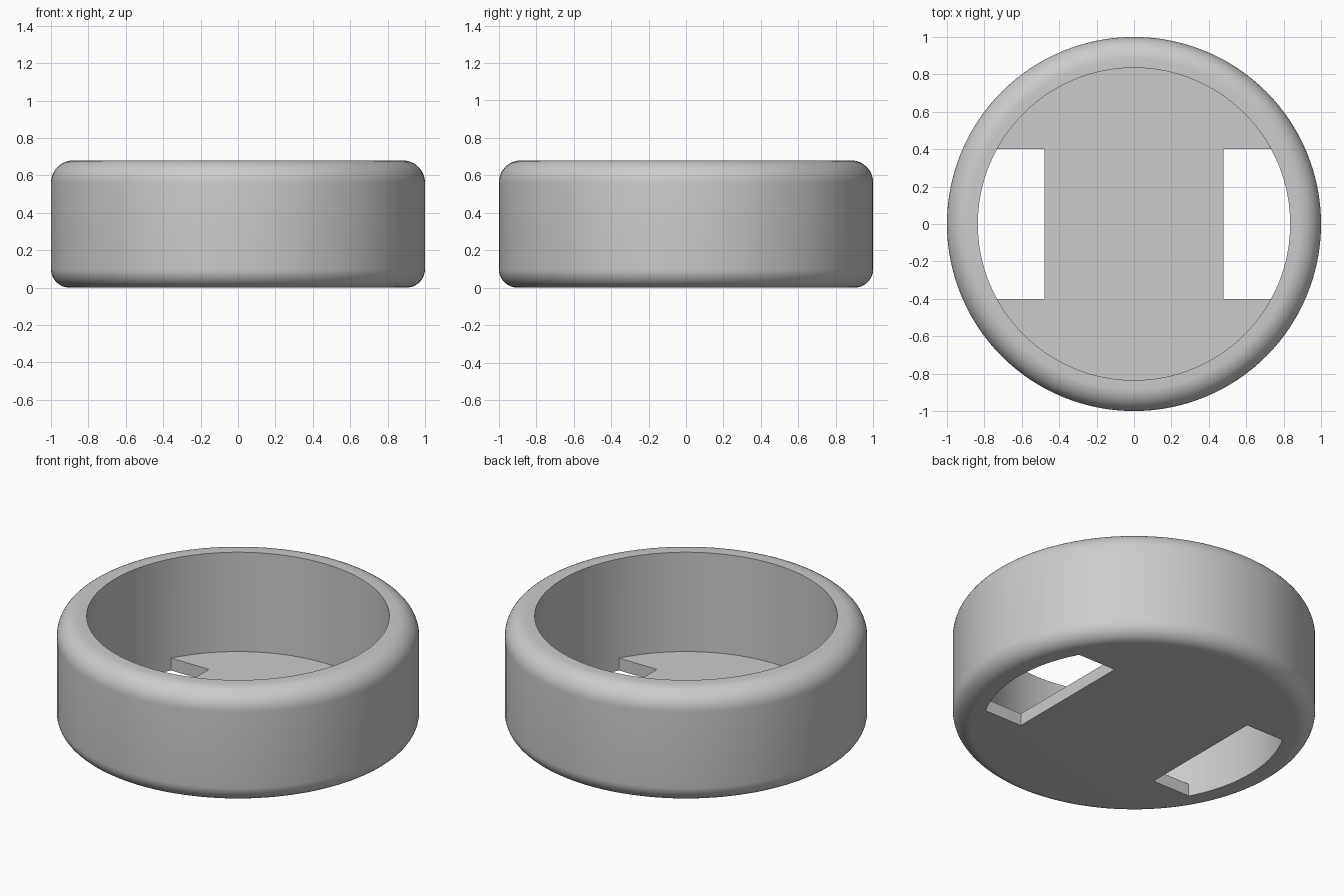
import bpy
import bmesh
from math import sin, cos, pi, radians

SEGMENTS = 128
HEIGHT = 0.68
INNER_R = 0.835
FLOOR = 0.075
SLOT_X = 0.478
SLOT_Y = 0.402

old = bpy.data.objects.get("Cube")
if old:
    bpy.data.objects.remove(old)

grey = bpy.data.materials.new("plain grey")
grey.use_nodes = True
colour = (0.6, 0.6, 0.6, 1)
grey.diffuse_color = colour
grey.node_tree.nodes["Principled BSDF"].inputs["Base Color"].default_value = colour


def add_object(name, bm):
    bmesh.ops.recalc_face_normals(bm, faces=bm.faces)
    mesh = bpy.data.meshes.new(name)
    bm.to_mesh(mesh)
    bm.free()
    mesh.materials.append(grey)
    obj = bpy.data.objects.new(name, mesh)
    bpy.context.collection.objects.link(obj)
    return obj


def lathe(name, profile):
    """Stack of rings (radius, height), closed with a flat cap at each end."""
    bm = bmesh.new()
    rings = [[bm.verts.new((r * cos(2 * pi * i / SEGMENTS), r * sin(2 * pi * i / SEGMENTS), z))
              for i in range(SEGMENTS)] for r, z in profile]
    for low, high in zip(rings, rings[1:]):
        for i in range(SEGMENTS):
            j = (i + 1) % SEGMENTS
            bm.faces.new((low[i], low[j], high[j], high[i]))
    bm.faces.new(rings[0])
    bm.faces.new(rings[-1])
    return add_object(name, bm)


def prism(name, outline, bottom, top):
    bm = bmesh.new()
    face = bm.faces.new([bm.verts.new((x, y, bottom)) for x, y in outline])
    moved = bmesh.ops.extrude_face_region(bm, geom=[face])["geom"]
    verts = [v for v in moved if isinstance(v, bmesh.types.BMVert)]
    bmesh.ops.translate(bm, verts=verts, vec=(0, 0, top - bottom))
    return add_object(name, bm)


def subtract(target, cutter):
    cutter.hide_render = True
    mod = target.modifiers.new("cut", 'BOOLEAN')
    mod.operation = 'DIFFERENCE'
    mod.solver = 'EXACT'
    mod.object = cutter
    bpy.context.view_layer.objects.active = target
    bpy.ops.object.modifier_apply(modifier=mod.name)
    bpy.data.objects.remove(cutter)


def arc(radius, centre_z, start, end, steps=12):
    """Quarter round on the outer wall, which has radius 1."""
    angles = [radians(start + (end - start) * i / steps) for i in range(steps + 1)]
    return [(1 - radius + radius * cos(a), centre_z + radius * sin(a)) for a in angles]


# Solid round body with rounded lower and upper edges
body = lathe("round_cup", arc(0.1, 0.1, -90, 0) + arc(0.12, HEIGHT - 0.12, 0, 90))

# Cavity cutter: a cylinder with an H-shaped floor taken out of it,
# so that it also opens the two side slots
cavity = lathe("cavity_cutter", [(INNER_R, -0.1), (INNER_R, 1)])
quarter = [(SLOT_X, SLOT_Y), (1, SLOT_Y), (1, 1)]
right_half = [(x, -y) for x, y in reversed(quarter)] + quarter
h_outline = right_half + [(-x, -y) for x, y in right_half]
subtract(cavity, prism("floor_cutter", h_outline, -0.2, FLOOR))
subtract(body, cavity)

# Smooth walls, sharp rim and slots
bpy.ops.object.select_all(action='DESELECT')
body.select_set(True)
bpy.context.view_layer.objects.active = body
bpy.ops.object.shade_smooth_by_angle(angle=radians(30))
